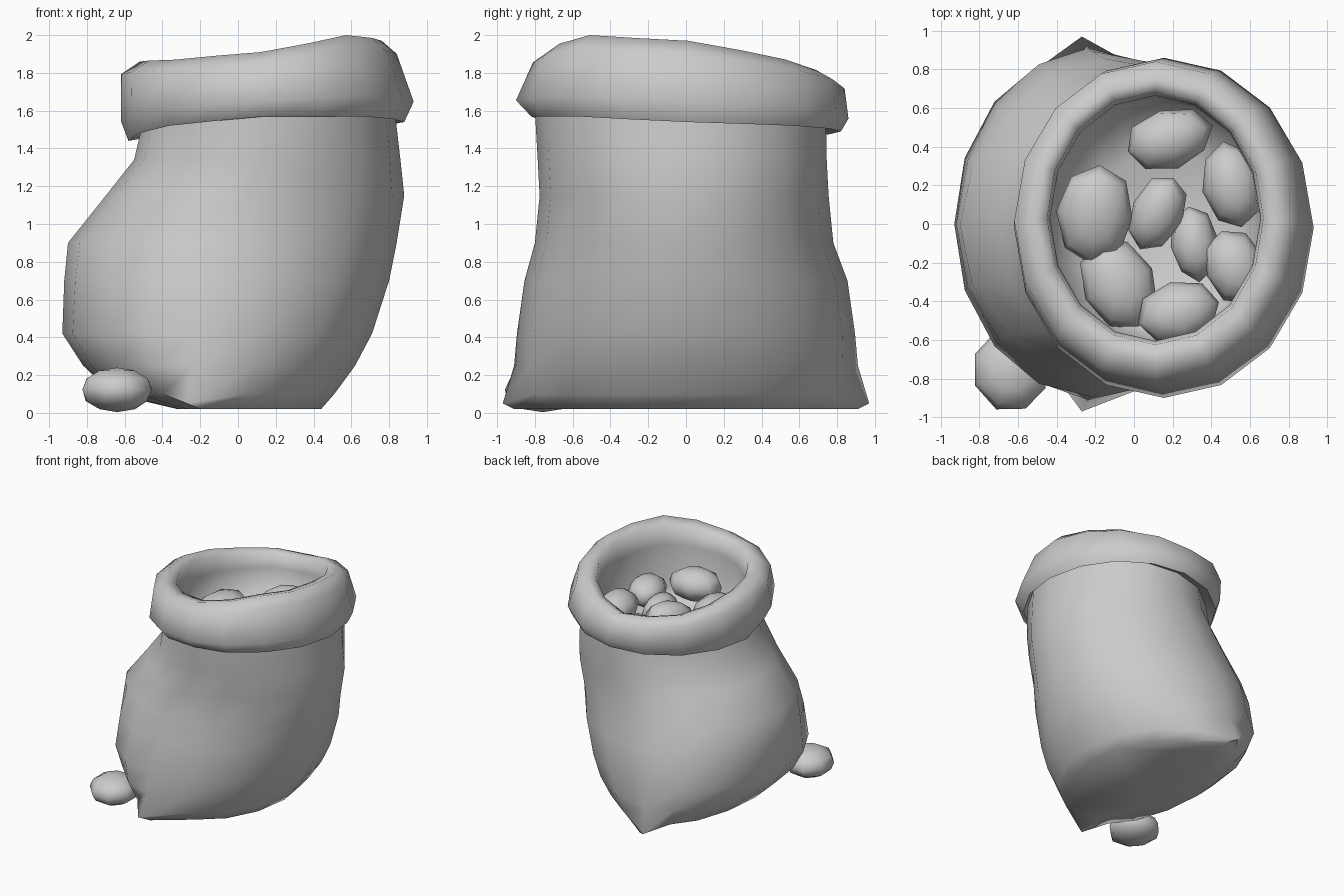
import bpy, bmesh, math, random
from mathutils import Vector, Euler

if "Cube" in bpy.data.objects:
    bpy.data.objects.remove(bpy.data.objects["Cube"])

N = 16
random.seed(4)


def finish(bm, name, sharp=60):
    bmesh.ops.recalc_face_normals(bm, faces=bm.faces)
    me = bpy.data.meshes.new(name)
    bm.to_mesh(me)
    bm.free()
    ob = bpy.data.objects.new(name, me)
    bpy.context.collection.objects.link(ob)
    bpy.ops.object.select_all(action='DESELECT')
    ob.select_set(True)
    bpy.context.view_layer.objects.active = ob
    bpy.ops.object.shade_smooth_by_angle(angle=math.radians(sharp))
    return ob


def loft(name, rings, cap_start=False, cap_end=False, sharp=60):
    bm = bmesh.new()
    rows = [[bm.verts.new(p) for p in r] for r in rings]
    for a, b in zip(rows, rows[1:]):
        for i in range(N):
            j = (i + 1) % N
            bm.faces.new((a[i], a[j], b[j], b[i]))
    if cap_start:
        bm.faces.new(rows[0])
    if cap_end:
        bm.faces.new(rows[-1])
    return finish(bm, name, sharp)


angles = [2 * math.pi * i / N for i in range(N)]

# Sack body: z, left x, right x, half depth, x of widest point, y centre
profile = [
    (0.02, -0.32, 0.44, 0.76, -0.15, 0.0),
    (0.10, -0.66, 0.51, 0.86, -0.24, 0.0),
    (0.25, -0.82, 0.62, 0.90, -0.24, 0.0),
    (0.42, -0.93, 0.71, 0.895, -0.22, 0.0),
    (0.70, -0.92, 0.80, 0.855, -0.15, 0.0),
    (0.90, -0.90, 0.84, 0.79, -0.08, -0.01),
    (1.15, -0.70, 0.88, 0.765, 0.05, -0.01),
    (1.34, -0.55, 0.86, 0.765, 0.14, -0.02),
    (1.60, -0.49, 0.83, 0.77, 0.17, -0.03),
]
body = []
for z, x0, x1, ry, ax, cy in profile:
    body.append([Vector((ax + (x1 - ax if math.cos(a) > 0 else ax - x0) * math.cos(a),
                         cy + ry * math.sin(a), z)) for a in angles])
# Pinched bottom corners at front and back
for i, s in ((N // 4, 1), (3 * N // 4, -1)):
    body[0][i] = Vector((-0.20, 0.91 * s, 0.02))
    body[1][i] = Vector((-0.27, 0.97 * s, 0.05))
    body[2][i].y = 0.91 * s
loft("sack_body", body, cap_start=True)

# Rolled cuff: ridge and hem heights every 45 degrees, counter-clockwise from +x
ridge = [1.97, 1.87, 1.76, 1.78, 1.86, 1.87, 1.91, 2.00]
hem = [1.54, 1.52, 1.49, 1.46, 1.44, 1.52, 1.57, 1.57]


def around(table, i):
    k = i // 2
    return table[k] if i % 2 == 0 else (table[k] + table[(k + 1) % 8]) / 2


# x centre, y centre, x radius, y radius, height fraction from hem to ridge
section = [
    (0.17, -0.03, 0.65, 0.76, 0.15),
    (0.15, 0.00, 0.73, 0.82, 0.0),
    (0.155, -0.02, 0.775, 0.88, 0.25),
    (0.11, 0.015, 0.73, 0.825, 0.84),
    (0.12, 0.01, 0.64, 0.735, 1.0),
    (0.11, 0.03, 0.56, 0.655, 0.93),
    (0.11, 0.03, 0.545, 0.635, 0.55),
]
cuff = [[Vector((cx + rx * math.cos(a), cy + ry * math.sin(a),
                 around(hem, i) + f * (around(ridge, i) - around(hem, i))))
         for i, a in enumerate(angles)] for cx, cy, rx, ry, f in section]
# Hollow below the mouth, partly filled
for cx, cy, rx, ry, z in ((0.11, 0.02, 0.54, 0.63, 1.44), (0.16, -0.08, 0.40, 0.46, 1.33)):
    cuff.append([Vector((cx + rx * math.cos(a), cy + ry * math.sin(a), z)) for a in angles])
loft("rolled_cuff", cuff, cap_end=True, sharp=75)


# Lumps: low-poly ellipsoids with slight irregularity
def lump(name, loc, size, turn, tilt=0):
    bm = bmesh.new()
    bmesh.ops.create_uvsphere(bm, u_segments=8, v_segments=6, radius=1)
    rot = Euler((math.radians(tilt), 0, math.radians(turn))).to_matrix()
    for v in bm.verts:
        k = random.uniform(1.0, 1.08)
        v.co = rot @ Vector((v.co.x * size[0] * k, v.co.y * size[1] * k,
                             v.co.z * size[2])) + Vector(loc)
    finish(bm, name, 80)


lumps = [
    ((-0.20, 0.05, 1.46), (0.19, 0.25, 0.13), -5, 8),
    ((0.18, 0.44, 1.48), (0.22, 0.15, 0.13), 17, 0),
    ((0.51, 0.20, 1.50), (0.15, 0.22, 0.13), 12, 0),
    ((0.12, 0.06, 1.47), (0.13, 0.20, 0.12), -25, 10),
    ((0.31, -0.10, 1.42), (0.12, 0.19, 0.12), 8, 0),
    ((-0.08, -0.31, 1.42), (0.18, 0.24, 0.13), 25, 0),
    ((0.52, -0.22, 1.48), (0.15, 0.19, 0.12), 20, 0),
    ((0.23, -0.46, 1.52), (0.21, 0.155, 0.13), 15, 0),
]
for n, (loc, size, turn, tilt) in enumerate(lumps):
    lump(f"lump_{n + 1}", loc, size, turn, tilt)
# Loose one on the ground beside the sack
lump("loose_lump", (-0.64, -0.76, 0.122), (0.19, 0.21, 0.118), 22)
